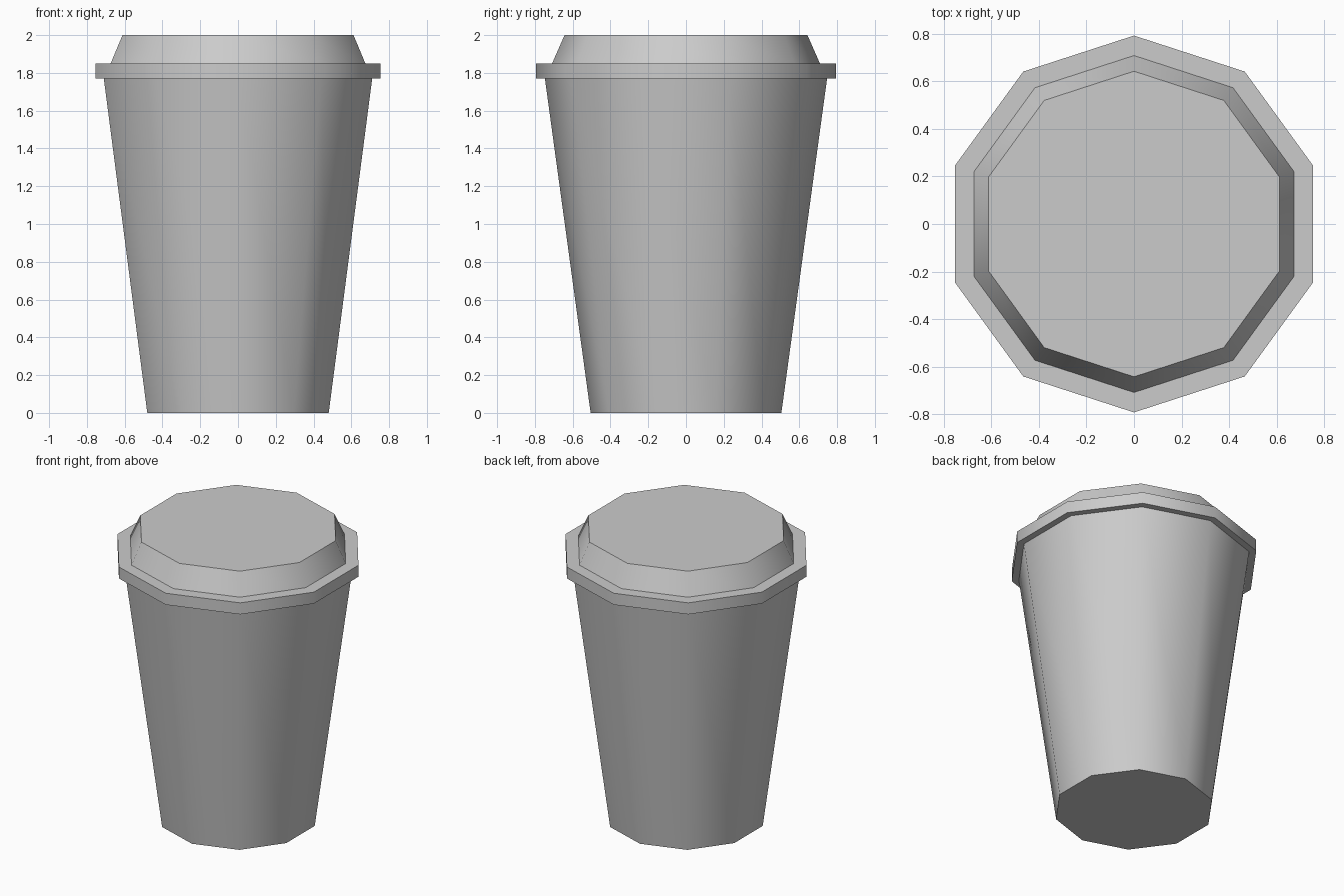
import bpy
import math

cube = bpy.data.objects.get("Cube")
if cube:
    bpy.data.objects.remove(cube, do_unlink=True)

SIDES = 10

grey = bpy.data.materials.new("light_grey")
grey.use_nodes = True
colour = (0.6, 0.6, 0.6, 1)
grey.diffuse_color = colour
grey.node_tree.nodes["Principled BSDF"].inputs["Base Color"].default_value = colour


def tapered_part(name, bottom, top, r_bottom, r_top):
    """Ten-sided closed frustum with a corner on the y axis."""
    bpy.ops.mesh.primitive_cone_add(
        vertices=SIDES, radius1=r_bottom, radius2=r_top, depth=top - bottom,
        end_fill_type='NGON', location=(0, 0, (bottom + top) / 2))
    part = bpy.context.object
    part.name = name
    part.data.materials.append(grey)
    # Round the wall, keep the rims crisp
    bpy.ops.object.shade_smooth_by_angle(angle=math.radians(40))
    return part


# Cup body, lid rim and raised lid
tapered_part("cup_body", 0, 1.77, 0.505, 0.747)
tapered_part("lid_rim", 1.77, 1.85, 0.793, 0.793)
tapered_part("lid_top", 1.85, 2.0, 0.709, 0.643)
